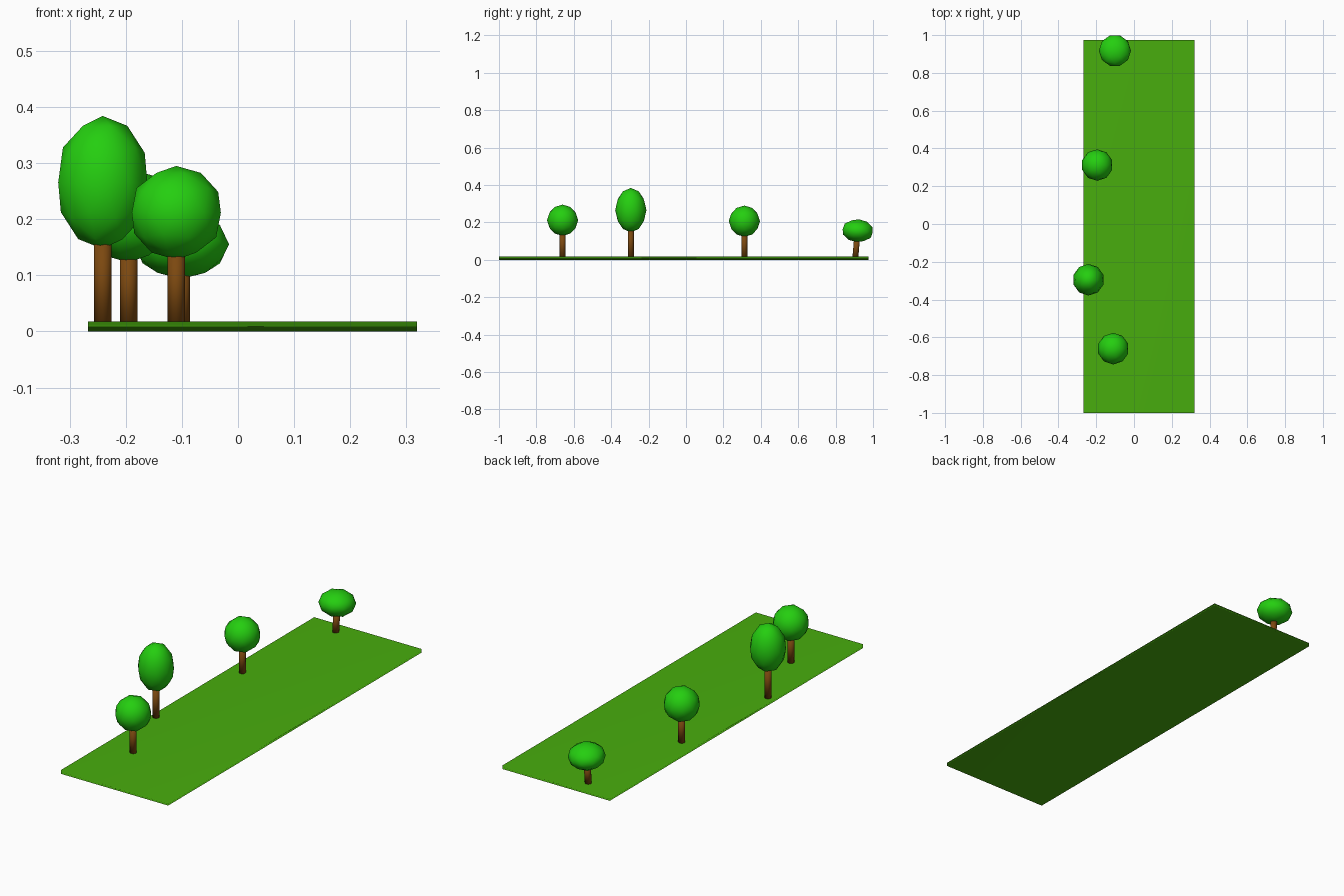
import bpy
from math import radians
from mathutils import Matrix, Vector

if "Cube" in bpy.data.objects:
    bpy.data.objects.remove(bpy.data.objects["Cube"], do_unlink=True)


def material(name, colour):
    mat = bpy.data.materials.new(name)
    mat.use_nodes = True
    mat.diffuse_color = (*colour, 1)
    bsdf = next(n for n in mat.node_tree.nodes if n.type == "BSDF_PRINCIPLED")
    bsdf.inputs["Base Color"].default_value = (*colour, 1)
    return mat


grass = material("grass green", (0.065, 0.42, 0.004))
leaf = material("leaf green", (0.018, 0.62, 0.005))
bark = material("bark brown", (0.2, 0.065, 0.005))


def finish(name, mat):
    """Name the new object, colour it and shade it smooth all over."""
    obj = bpy.context.object
    obj.name = name
    obj.data.materials.append(mat)
    bpy.ops.object.shade_smooth()
    return obj


# Thin ground slab
GROUND_TOP = 0.018
bpy.ops.mesh.primitive_cube_add(size=1, location=(0.026, -0.0125, GROUND_TOP / 2))
slab = finish("ground_slab", grass)
slab.scale = (0.586, 1.975, GROUND_TOP)


def tree(name, x, y, bottom, top, radius, turn=0, lean=0):
    """Trunk and faceted round crown; lean tips the tree towards the back."""
    centre = Vector((x, y, (bottom + top) / 2))
    tilt = Matrix.Rotation(radians(-lean), 4, "X")

    # Trunk, sunk slightly in the ground and into the crown
    base = GROUND_TOP - 0.004
    height = bottom + 0.02 - base
    bpy.ops.mesh.primitive_cylinder_add(vertices=16, radius=0.0157, depth=height)
    trunk = finish(name + "_trunk", bark)
    offset = Vector((0, 0, base + height / 2 - centre.z))
    trunk.matrix_world = Matrix.Translation(centre + tilt @ offset) @ tilt

    # Crown
    bpy.ops.mesh.primitive_ico_sphere_add(subdivisions=2, radius=1)
    crown = finish(name + "_crown", leaf)
    size = Matrix.Diagonal((radius, radius, (top - bottom) / 2, 1))
    spin = Matrix.Rotation(radians(turn), 4, "Z")
    crown.matrix_world = Matrix.Translation(centre) @ tilt @ spin @ size


tree("front_tree", -0.11, -0.66, 0.128, 0.295, 0.0835)
tree("tall_tree", -0.241, -0.295, 0.147, 0.384, 0.0835)
tree("middle_tree", -0.195, 0.312, 0.123, 0.29, 0.0835)
tree("back_tree", -0.101, 0.918, 0.094, 0.217, 0.085, turn=90, lean=5)
